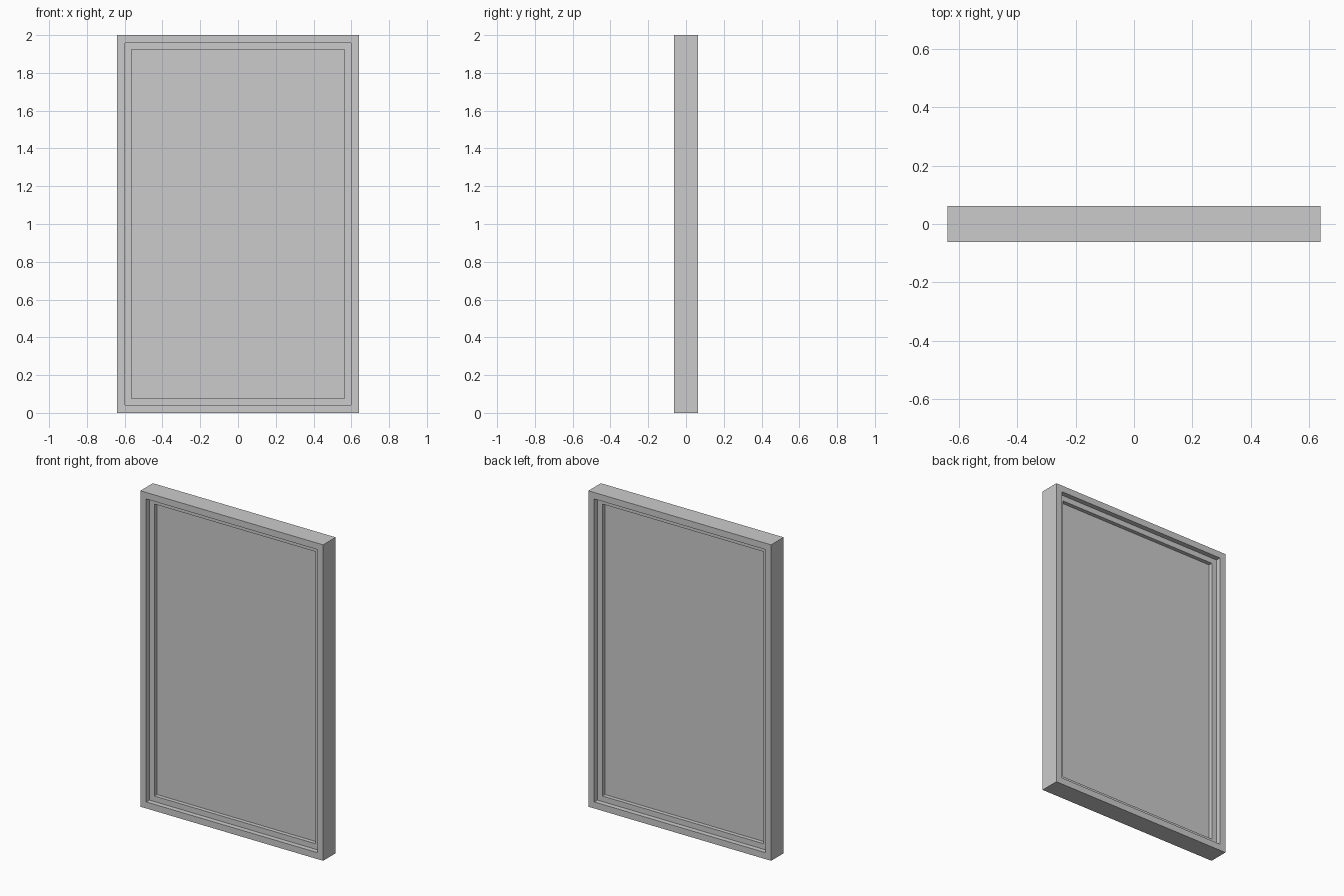
import bpy, bmesh

if "Cube" in bpy.data.objects:
    bpy.data.objects.remove(bpy.data.objects["Cube"])

W, H = 0.64, 2.0   # half width and height of the whole window


def make_object(name, bm):
    bmesh.ops.recalc_face_normals(bm, faces=bm.faces)
    mesh = bpy.data.meshes.new(name)
    bm.to_mesh(mesh)
    bm.free()
    obj = bpy.data.objects.new(name, mesh)
    bpy.context.collection.objects.link(obj)
    return obj


def rectangle(bm, inset, y):
    """Four corners of the window outline, moved inwards by inset."""
    x, lo, hi = W - inset, inset, H - inset
    return [bm.verts.new((px, y, pz)) for px, pz in
            ((-x, lo), (x, lo), (x, hi), (-x, hi))]


def mitred_frame(name, outer, inner, half_depth):
    """Rectangular section swept round the opening with mitred corners."""
    bm = bmesh.new()
    section = ((outer, -half_depth), (inner, -half_depth),
               (inner, half_depth), (outer, half_depth))
    loops = [rectangle(bm, i, y) for i, y in section]
    for k in range(4):
        a, b = loops[k], loops[(k + 1) % 4]
        for j in range(4):
            n = (j + 1) % 4
            bm.faces.new((a[j], a[n], b[n], b[j]))
    return make_object(name, bm)


def flat_pane(name, inset, half_depth):
    bm = bmesh.new()
    front = rectangle(bm, inset, -half_depth)
    back = rectangle(bm, inset, half_depth)
    bm.faces.new(front)
    bm.faces.new(back)
    for j in range(4):
        n = (j + 1) % 4
        bm.faces.new((front[j], front[n], back[n], back[j]))
    return make_object(name, bm)


# Outer frame, inner sash and glass, each one stepped back from the last
mitred_frame("outer_frame", 0.0, 0.041, 0.0625)
mitred_frame("inner_sash", 0.041, 0.076, 0.031)
flat_pane("glass_pane", 0.076, 0.006)
